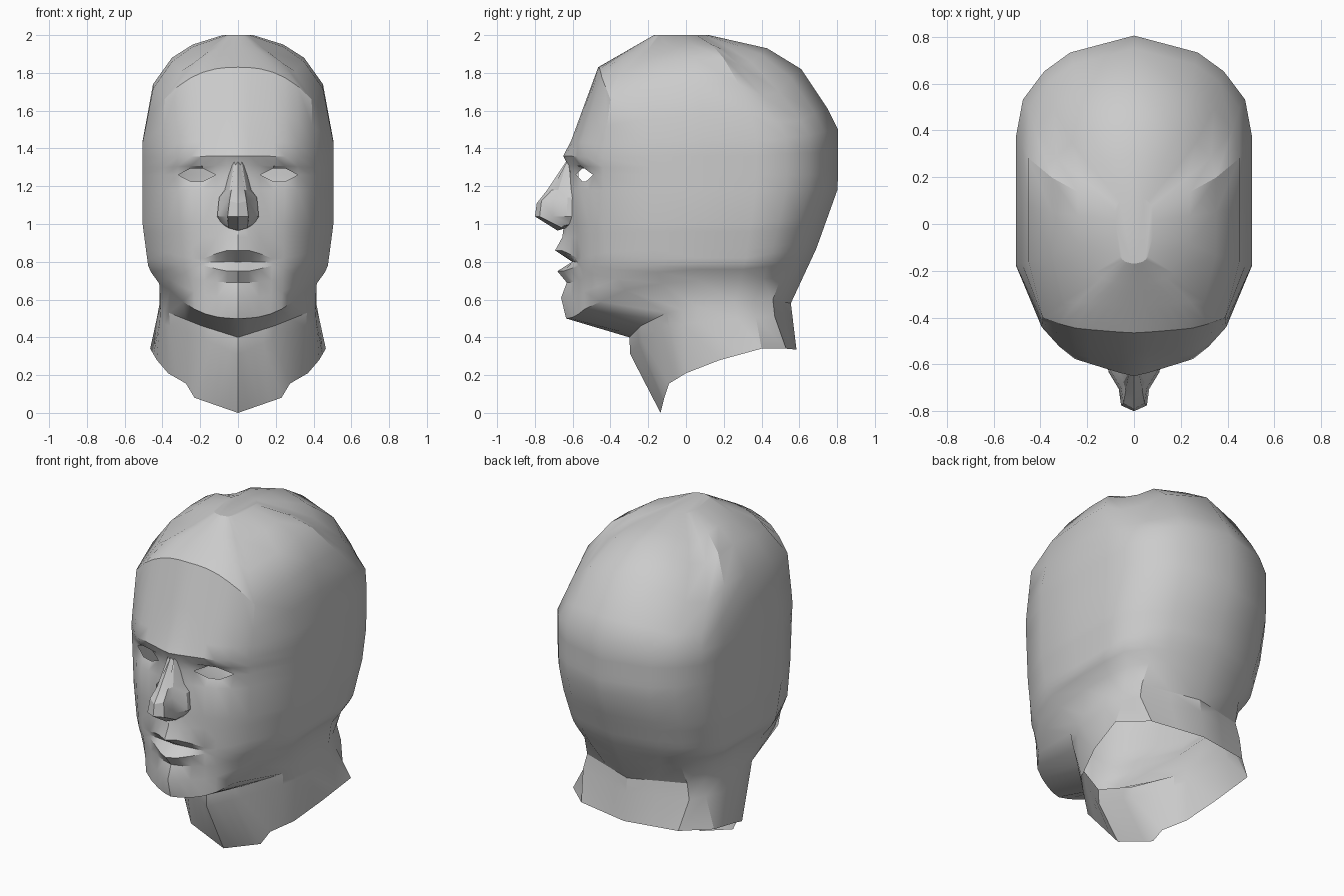
import bpy, bmesh

if "Cube" in bpy.data.objects:
    bpy.data.objects.remove(bpy.data.objects["Cube"])


def interp(table, t):
    """Piecewise-linear lookup in rows of (key, values...), keys ascending."""
    if t <= table[0][0]:
        return table[0][1:]
    for a, b in zip(table, table[1:]):
        if t <= b[0]:
            f = (t - a[0]) / (b[0] - a[0])
            return tuple(p + (q - p) * f for p, q in zip(a[1:], b[1:]))
    return table[-1][1:]


def loft_half(name, rings, gaps=(), cap_first=False, cap_last=False):
    """Bridge half rings (centre line to centre line or edge) and mirror them."""
    bm = bmesh.new()
    vs = [[bm.verts.new(p) for p in r] for r in rings]
    for i in range(len(vs) - 1):
        if i in gaps:
            continue
        a, b = vs[i], vs[i + 1]
        for k in range(len(a) - 1):
            bm.faces.new((a[k], b[k], b[k + 1], a[k + 1]))
    if cap_first:
        bm.faces.new(vs[0])
    if cap_last:
        bm.faces.new(vs[-1][::-1])
    bmesh.ops.remove_doubles(bm, verts=bm.verts, dist=0.0005)
    bmesh.ops.recalc_face_normals(bm, faces=bm.faces)
    mesh = bpy.data.meshes.new(name)
    bm.to_mesh(mesh)
    bm.free()
    ob = bpy.data.objects.new(name, mesh)
    bpy.context.collection.objects.link(ob)
    bpy.ops.object.select_all(action='DESELECT')
    ob.select_set(True)
    bpy.context.view_layer.objects.active = ob
    mod = ob.modifiers.new("mirror", 'MIRROR')
    mod.use_axis[0] = True
    mod.merge_threshold = 0.001
    bpy.ops.object.modifier_apply(modifier=mod.name)
    bpy.ops.object.shade_smooth_by_angle(angle=0.52)
    return ob


# Silhouettes of the head, keyed by height
FRONT = [(.5, -.635), (.7, -.61), (1.3, -.622), (1.36, -.638), (1.83, -.465), (2, -.17)]
CORNER = [(.65, .36, -.32), (.8, .375, -.42), (1.0, .38, -.44), (1.36, .395, -.44),
          (1.66, .39, -.40), (1.81, .3, -.33), (1.91, .17, -.21), (2, .06, -.14)]
SIDE = [(.69, .41), (.78, .475), (1.0, .505), (1.44, .505), (1.74, .45),
        (1.88, .35), (1.95, .24), (2, .08)]
BACK = [(.58, .555), (.87, .69), (1.19, .805), (1.5, .805), (1.61, .75),
        (1.82, .61), (1.93, .43), (2, .12)]
# Face columns as share of width and of depth; back columns as shares of x, y, z, drop
FACE_COLUMNS = ((0, 0), (.15, .05), (.3, .12), (.48, .21), (.64, .31), (.81, .58), (1, 1))
BACK_COLUMNS = ((.94, .66, .5, .8), (.76, .81, .75, .8), (.54, .91, .9, .3), (0, 1, 1, 0))
SOCKET = (0, 0, .5, 1, 1, .7, 0)


def head_ring(zf, zc, zs, zb, bump=0, sink=0, eye=0):
    yf = interp(FRONT, zf)[0]
    xc, yc = interp(CORNER, zc)
    w = interp(SIDE, zs)[0]
    yb = interp(BACK, zb)[0]
    pts = []
    for k, (f, depth) in enumerate(FACE_COLUMNS):     # face
        y = yf + (yc - yf) * depth + bump * max(0, 1 - f * xc / .18)
        y += sink * SOCKET[k]                         # eye sockets
        z = zf + (zc - zf) * f ** 2.5
        if k in (3, 4):                               # eyelids
            z += eye
        if .73 < zf < .9 and k in (2, 3):             # lips close at the corners
            z += (.79 - z) * (.25 if k == 2 else .65)
        pts.append((f * xc, y, z))
    pts.append((w, .4 * yc, .3 * zc + .7 * zs))       # temple and side
    pts.append((w, .12 * yb, zs))
    pts.append((w, .46 * yb, zs))
    drop = max(0, (zf + zs) / 2 - zc) if zf > 1.4 else 0
    for fx, fy, fz, fd in BACK_COLUMNS:               # back of the skull
        pts.append((w * fx, yb * fy, zs + (zb - zs) * fz - drop * fd))
    return pts


# Heights of each ring at centre front, face corner, side, back; centre bump; socket
ROWS = [
    (2, 2, 2, 2), (1.95, 1.91, 1.95, 1.96), (1.9, 1.81, 1.88, 1.93),
    (1.83, 1.66, 1.74, 1.82), (1.6, 1.52, 1.58, 1.61), (1.44, 1.42, 1.44, 1.5),
    (1.36, 1.35, 1.36, 1.38, -.012), (1.31, 1.3, 1.3, 1.3, 0, .012),
    (1.26, 1.26, 1.26, 1.26, 0, .035, .035), (1.26, 1.26, 1.26, 1.26, 0, .035, -.035),
    (1.18, 1.18, 1.18, 1.18, 0, .005), (1.0, 1.0, 1.0, 1.03, -.03),
    (.93, .95, .96, .98, -.04), (.86, .9, .91, .94, -.08), (.8, .85, .87, .9, .01),
    (.75, .8, .82, .87, -.07), (.69, .76, .79, .83, -.02), (.61, .71, .76, .79, -.04),
    (.5, .65, .70, .72)]

# Neck paths keyed by ring column
JAW_UNDER = [(0, 0, -.30, .40), (4, .19, -.24, .46), (6, .365, -.1, .53), (8, .41, .06, .56),
             (9, .415, .26, .58), (11, .33, .46, .6), (13, 0, .555, .58)]
NECK_MID = [(0, 0, -.295, .31), (4, .18, -.235, .39), (6, .36, -.09, .46), (8, .415, .06, .48),
            (9, .43, .27, .5), (11, .35, .47, .51), (13, 0, .565, .5)]
NECK_BASE = [(0, 0, -.135, 0), (4, .23, -.115, .08), (5, .275, -.09, .155), (7, .37, 0, .21),
             (8, .43, .18, .28), (10, .465, .4, .34), (11, .32, .53, .34), (13, 0, .585, .335)]

# Head and neck shell, open at the eyes and below
rings = [head_ring(*r) for r in ROWS]
for path in (JAW_UNDER, NECK_MID, NECK_BASE):
    rings.append([interp(path, k) for k in range(len(rings[0]))])
loft_half("head", rings, gaps=(8,), cap_first=True)


# Nose: half sections (ridge, tip edge, nostril, cheek) from the bridge to the base
def nose_section(z, zw, yf, a, b):
    return [(0, yf, z), (a, yf + .025, z + (zw - z) * .4),
            (a + .01, yf * .45 - .345, z + (zw - z) * .7),
            (b, min(-.61, yf * .2 - .47), zw), (b, -.57, zw)]


loft_half("nose", [
    nose_section(1.33, 1.33, -.635, .01, .03),
    nose_section(1.18, 1.18, -.735, .035, .07),
    nose_section(1.11, 1.14, -.79, .045, .1),
    nose_section(1.04, 1.04, -.80, .055, .11),
    nose_section(.965, 1.0, -.68, .05, .085)], cap_first=True, cap_last=True)
